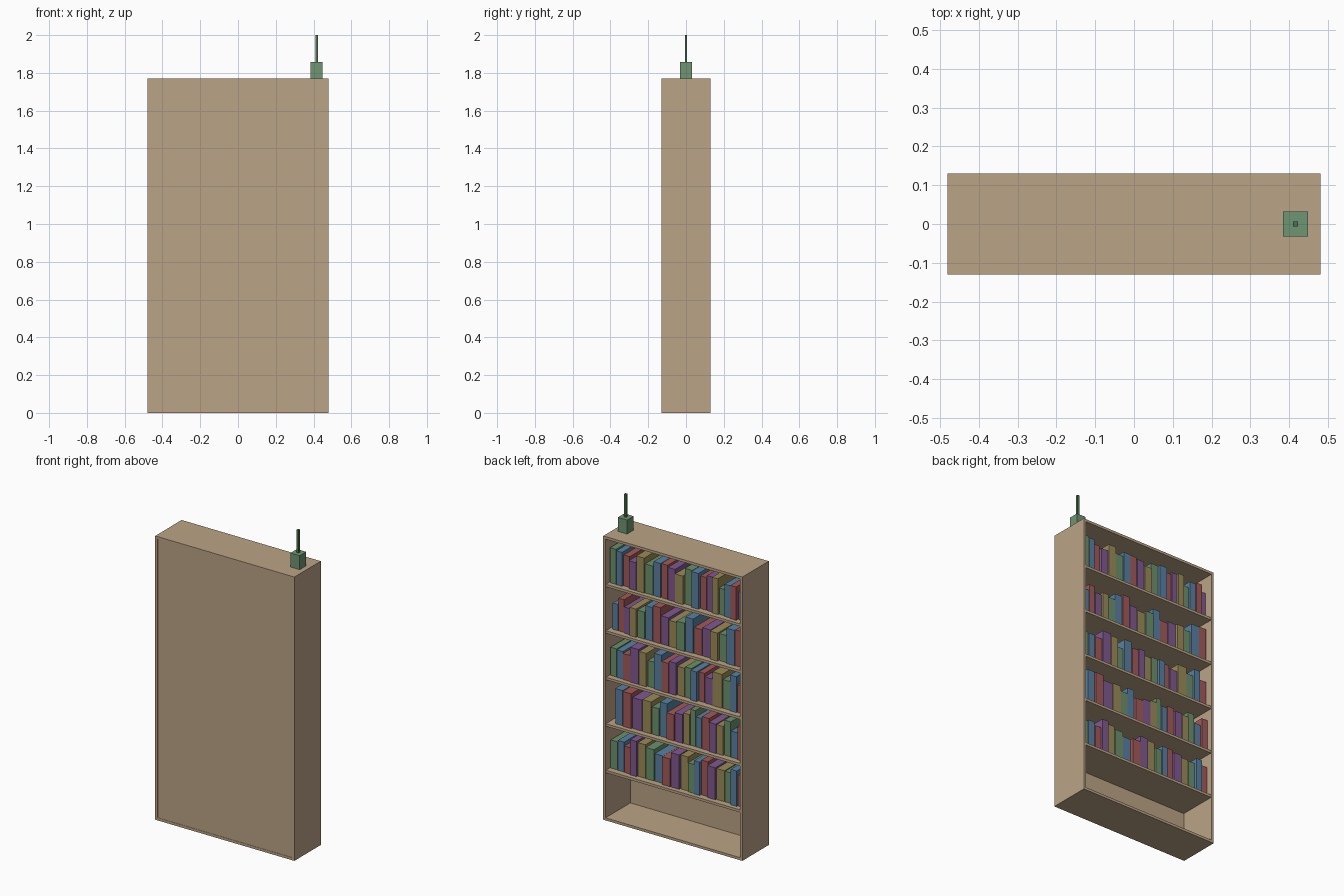
import bpy, random

if "Cube" in bpy.data.objects:
    bpy.data.objects.remove(bpy.data.objects["Cube"])

random.seed(4)


def material(name, rgb):
    m = bpy.data.materials.new(name)
    m.diffuse_color = (*rgb, 1)
    m.use_nodes = True
    m.node_tree.nodes["Principled BSDF"].inputs["Base Color"].default_value = m.diffuse_color
    return m


def box(name, lo, hi, mat):
    """Box from its low corner to its high corner."""
    bpy.ops.mesh.primitive_cube_add(size=1, location=[(a + b) / 2 for a, b in zip(lo, hi)])
    o = bpy.context.object
    o.name = name
    o.scale = [b - a for a, b in zip(lo, hi)]
    bpy.ops.object.transform_apply(location=False, rotation=False, scale=True)
    o.data.materials.append(mat)
    return o


wood = material("wood", (0.50, 0.37, 0.24))
pot_green = material("pot_green", (0.16, 0.30, 0.17))
stem_green = material("stem_green", (0.08, 0.17, 0.08))
colours = [material("cover_green", (0.15, 0.28, 0.15)),
           material("cover_blue", (0.10, 0.22, 0.36)),
           material("cover_red", (0.36, 0.10, 0.10)),
           material("cover_purple", (0.22, 0.10, 0.28)),
           material("cover_olive", (0.33, 0.26, 0.10))]

X, Y, H, T = 0.48, 0.13, 1.77, 0.016   # half width, half depth, height, board

# Case: sides, top, bottom and the closed panel on the -y face
for side, x in (("left", -X), ("right", X - T)):
    box(side + "_side", (x, -Y, 0), (x + T, Y, H), wood)
box("bottom_board", (-X + T, -Y, 0), (X - T, Y, T), wood)
box("top_board", (-X + T, -Y, H - T), (X - T, Y, H), wood)
box("back_panel", (-X + T, -Y + 0.002, T), (X - T, -Y + T, H - T), wood)

# Rows of books, lowest first: spine centres measured from the +x end (cm),
# and which cover colour comes first
rows = [
    (0, [3, 8, 12.5, 17, 22, 28, 34, 40, 46, 52, 57, 61, 65.5, 70.5, 77, 82, 86.5, 91]),
    (1, [7, 12.5, 19.5, 26.5, 32, 37, 42.5, 48, 54, 57.5, 61.5, 66, 72, 76.5, 81.5, 86, 91]),
    (0, [3, 7.5, 12, 18, 24.5, 28.5, 34, 39.5, 44, 49.5, 54.5, 59, 63.5, 67.5, 75, 81, 85.5, 90.5]),
    (1, [4, 8, 12.5, 17, 22, 27.5, 33, 38.5, 44, 50, 55.5, 61, 67, 73, 78, 84, 89.5]),
    (0, [3, 7.5, 11.5, 16.5, 22, 28, 33.5, 38.5, 43, 49, 54.5, 60, 65, 69, 73.5, 77.5, 82, 86.5, 90.5]),
]
for r, (first, centres) in enumerate(rows):
    top = 0.312 + 0.29 * r
    box("shelf", (-X + T, -Y + T, top - T), (X - T, Y - 0.003, top), wood)
    # spine edges lie halfway between neighbouring centres
    mids = [(a + b) / 2 for a, b in zip(centres, centres[1:])]
    edges = [2 * centres[0] - mids[0]] + mids + [2 * centres[-1] - mids[-1]]
    for i, (a, b) in enumerate(zip(edges, edges[1:])):
        height = random.uniform(0.16, 0.225)
        depth = random.uniform(0.15, 0.185)
        box("book", (X - T - b / 100 + 0.004, 0.01 - depth / 2, top),
            (X - T - a / 100, 0.01 + depth / 2, top + height),
            colours[(i + first) % 5])

# Small planter with a stem on top
box("planter", (0.384, -0.032, H), (0.448, 0.032, 1.857), pot_green)
box("planter_stem", (0.4095, -0.0065, 1.857), (0.4225, 0.0065, 2.0), stem_green)
